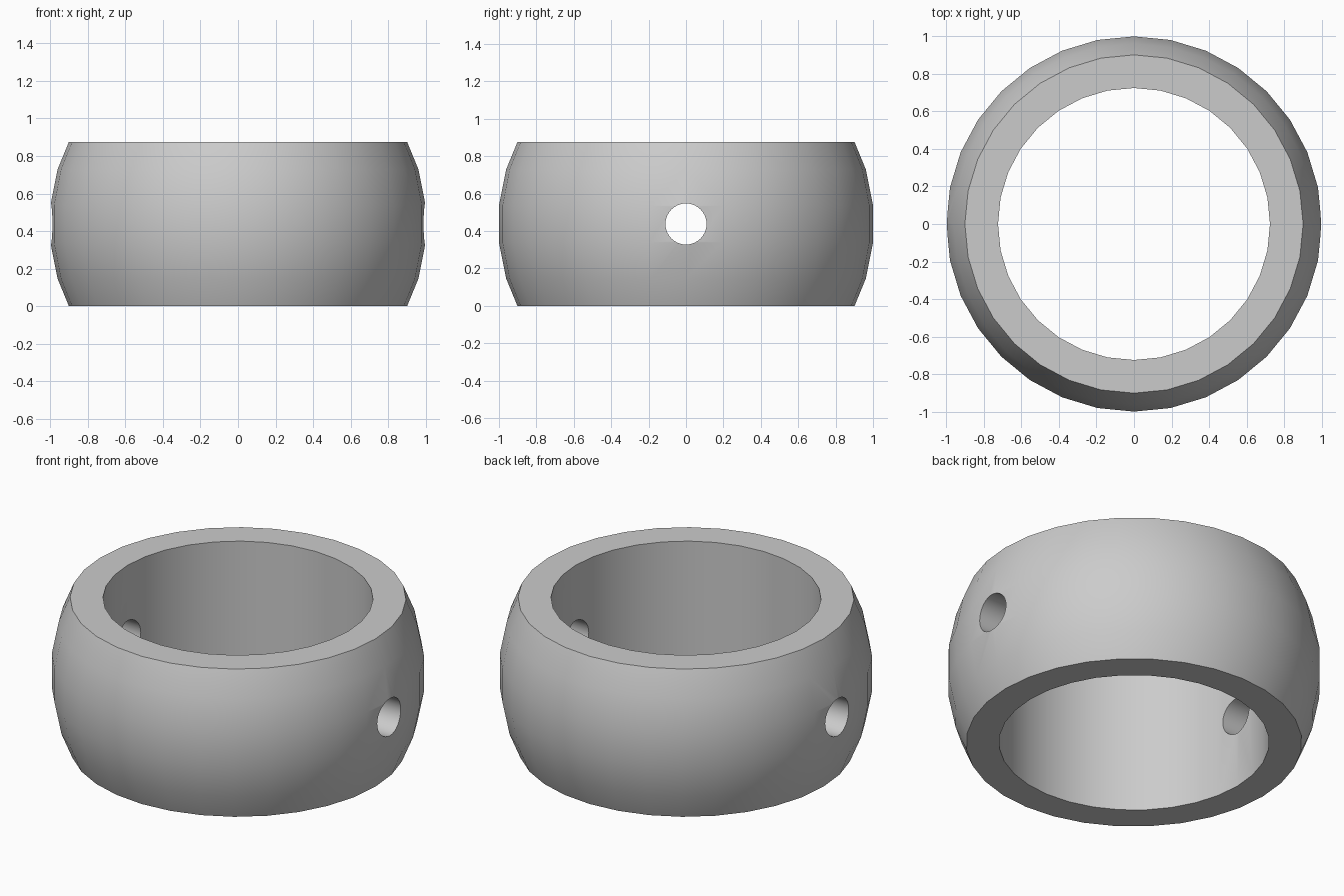
import bpy, bmesh
from math import sin, cos, pi, radians, sqrt

if "Cube" in bpy.data.objects:
    bpy.data.objects.remove(bpy.data.objects["Cube"], do_unlink=True)

SIDES = 32
HEIGHT = 0.875
MID = HEIGHT / 2
BORE = 0.725
HOLE = 0.11

# Single grey material
grey = bpy.data.materials.new("light grey")
grey.use_nodes = True
colour = (0.6, 0.6, 0.6, 1)
grey.diffuse_color = colour
grey.node_tree.nodes["Principled BSDF"].inputs["Base Color"].default_value = colour

# Half profile: faceted ball cut flat at top and bottom, with a straight bore
step = 2 * pi / SIDES
ball = 1 / cos(step / 2)
bands = [(ball * cos(a), MID + ball * sin(a)) for a in (step * k for k in (-1.5, -0.5, 0.5, 1.5))]
rim = sqrt(ball ** 2 - MID ** 2) - 0.003
profile = [(BORE, 0), (rim, 0)] + bands + [(rim, HEIGHT), (BORE, HEIGHT)]

# Band: revolve the closed profile about z
bm = bmesh.new()
rings = [[bm.verts.new((r * cos(i * step), r * sin(i * step), z)) for r, z in profile]
         for i in range(SIDES)]
count = len(profile)
for i in range(SIDES):
    a, b = rings[i], rings[(i + 1) % SIDES]
    for j in range(count):
        k = (j + 1) % count
        bm.faces.new((a[j], b[j], b[k], a[k]))
bmesh.ops.recalc_face_normals(bm, faces=bm.faces)
mesh = bpy.data.meshes.new("ring_band")
bm.to_mesh(mesh)
bm.free()
mesh.materials.append(grey)
band = bpy.data.objects.new("ring_band", mesh)
bpy.context.collection.objects.link(band)

# Cross hole: cylinder along x through both walls
bpy.ops.mesh.primitive_cylinder_add(vertices=SIDES, radius=HOLE, depth=3,
                                    location=(0, 0, MID), rotation=(0, pi / 2, 0))
cutter = bpy.context.object
cutter.name = "cross_hole_cutter"
cutter.data.materials.append(grey)
cutter.hide_render = True

cut = band.modifiers.new("cross_hole", 'BOOLEAN')
cut.operation = 'DIFFERENCE'
cut.solver = 'EXACT'
cut.object = cutter

# Apply the cut, drop the cutter, then smooth the curved walls
bpy.ops.object.select_all(action='DESELECT')
band.select_set(True)
bpy.context.view_layer.objects.active = band
bpy.ops.object.modifier_apply(modifier=cut.name)
bpy.data.objects.remove(cutter, do_unlink=True)
bpy.ops.object.shade_smooth_by_angle(angle=radians(35))
